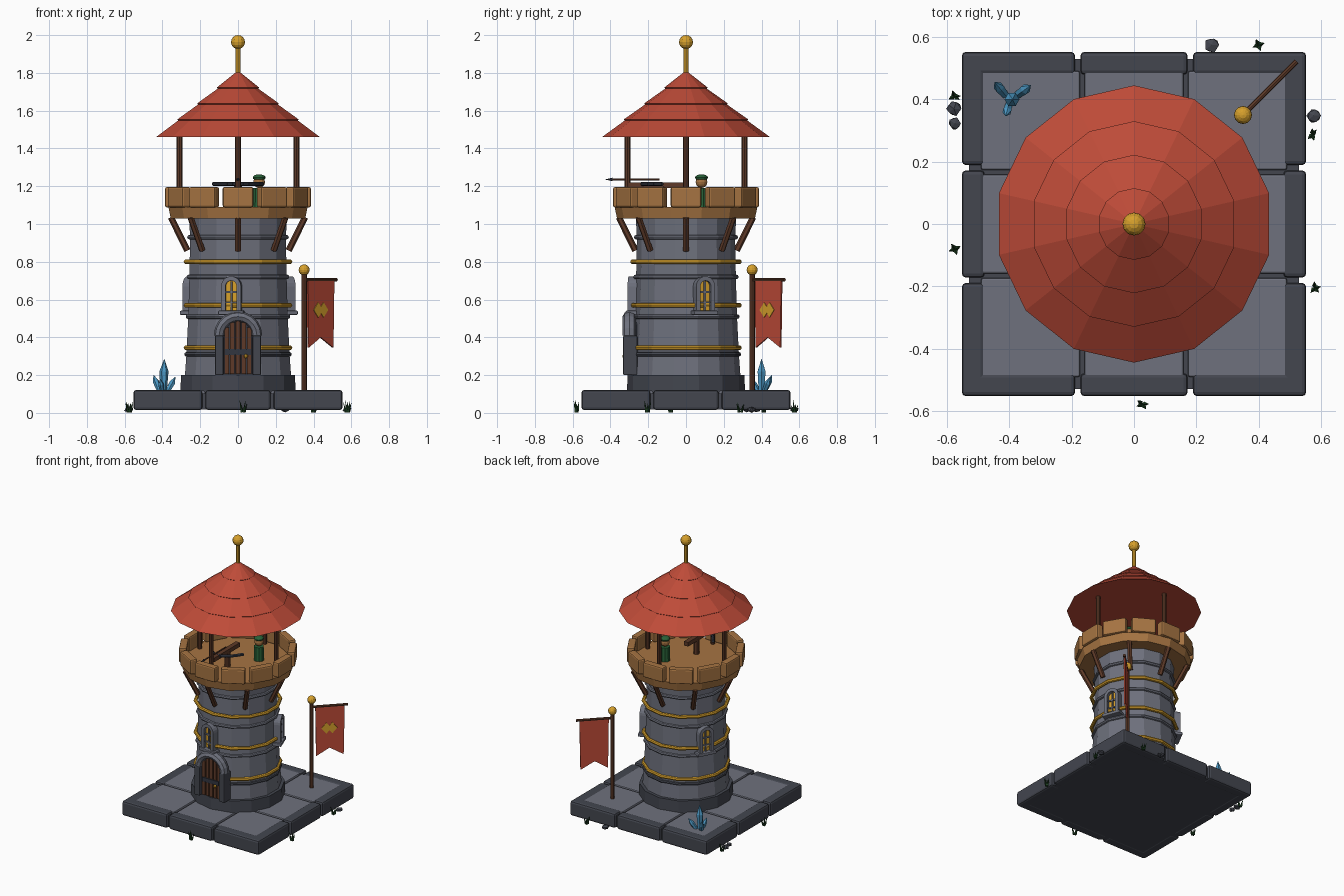
import bpy, bmesh, math, random
from mathutils import Vector, Matrix

if "Cube" in bpy.data.objects:
    bpy.data.objects.remove(bpy.data.objects["Cube"])

random.seed(4)
TAU = math.tau


def material(name, rgb):
    m = bpy.data.materials.new(name)
    lin = [((c / 255 + 0.055) / 1.055) ** 2.4 for c in rgb]
    m.diffuse_color = (*lin, 1)
    m.use_nodes = True
    m.node_tree.nodes["Principled BSDF"].inputs["Base Color"].default_value = m.diffuse_color
    return m


STONE = material("grey stone", (110, 113, 125))
DARK = material("dark stone", (67, 70, 79))
IRON = material("iron", (50, 54, 64))
TIMBER = material("light timber", (166, 116, 66))
BROWN = material("dark wood", (94, 58, 40))
RED = material("red", (190, 75, 56))
GOLD = material("gold", (214, 160, 44))
BLUE = material("crystal blue", (76, 152, 196))
GREEN = material("cloth green", (40, 98, 56))
GRASS = material("grass green", (28, 62, 32))


def finish(bm, name, mat, matrix=None):
    bmesh.ops.recalc_face_normals(bm, faces=bm.faces[:])
    if matrix:
        bm.transform(matrix)
    me = bpy.data.meshes.new(name)
    bm.to_mesh(me)
    bm.free()
    me.materials.append(mat)
    ob = bpy.data.objects.new(name, me)
    bpy.context.collection.objects.link(ob)
    return ob


def lathe(name, profile, mat, n=14, ring=False, matrix=None):
    """Turn (radius, height) points round z; ends are capped unless the profile is a ring."""
    bm = bmesh.new()
    rows = [[bm.verts.new((r * math.cos(TAU * (i / n + .25)), r * math.sin(TAU * (i / n + .25)), z))
             for i in range(n)] for r, z in profile]
    pairs = list(zip(rows, rows[1:])) + ([(rows[-1], rows[0])] if ring else [])
    for a, b in pairs:
        for i in range(n):
            j = (i + 1) % n
            bm.faces.new((a[i], a[j], b[j], b[i]))
    if not ring:
        bm.faces.new(rows[0])
        bm.faces.new(rows[-1])
    bmesh.ops.remove_doubles(bm, verts=bm.verts[:], dist=1e-5)
    return finish(bm, name, mat, matrix)


def box(name, loc, size, mat, bevel=0, matrix=None):
    bm = bmesh.new()
    bmesh.ops.create_cube(bm, size=1, matrix=Matrix.Translation(loc) @ Matrix.Diagonal((*size, 1)))
    if bevel:
        bmesh.ops.bevel(bm, geom=bm.edges[:], offset=bevel, segments=2, profile=.5, affect='EDGES')
    return finish(bm, name, mat, matrix)


def rod(name, p, q, r, mat, n=8, r2=None):
    p, q = Vector(p), Vector(q)
    d = q - p
    m = Matrix.Translation(p) @ d.to_track_quat('Z', 'Y').to_matrix().to_4x4()
    return lathe(name, [(r, 0), (r if r2 is None else r2, d.length)], mat, n, matrix=m)


def ball(name, loc, r, mat, scale=(1, 1, 1), u=12, v=8):
    bm = bmesh.new()
    bmesh.ops.create_uvsphere(bm, u_segments=u, v_segments=v, radius=r)
    return finish(bm, name, mat, Matrix.Translation(loc) @ Matrix.Diagonal((*scale, 1)))


def prism(name, pts, y0, y1, mat, matrix=None):
    """Extrude an (x, z) outline along y."""
    bm = bmesh.new()
    f = bm.faces.new([bm.verts.new((x, y0, z)) for x, z in pts])
    g = bmesh.ops.extrude_face_region(bm, geom=[f])
    bmesh.ops.translate(bm, verts=[v for v in g['geom'] if isinstance(v, bmesh.types.BMVert)], vec=(0, y1 - y0, 0))
    return finish(bm, name, mat, matrix)


def arch(w, z0, zs, n=10):
    arc = [(-w * math.cos(math.pi * i / n), zs + w * math.sin(math.pi * i / n)) for i in range(n + 1)]
    return ([(-w, z0)] if zs > z0 else []) + arc + ([(w, z0)] if zs > z0 else [])


def horseshoe(wi, wo, z0, zs):
    return arch(wo, z0, zs) + arch(wi, z0, zs)[::-1]


def torus(name, r, z, t, mat):
    lathe(name, [(r + t * math.cos(TAU * k / 8), z + t * math.sin(TAU * k / 8)) for k in range(8)], mat, ring=True)


# Square base: slab, bevelled border stones, paving tiles
box("base_slab", (0, 0, .06), (1.06, 1.06, .085), DARK)
for side in range(4):
    rot = Matrix.Rotation(side * TAU / 4, 4, 'Z')
    for x, w in ((-.371, .364), (0, .345), (.371, .364)):
        box("border_stone", (x, -.516, .068), (w, .074, .106), DARK, .014, rot)
for i in (-1, 0, 1):
    for j in (-1, 0, 1):
        box("paving_tile", (i * .332, j * .332, .09), (.318, .318, .055), STONE, .007)

# Tower shaft with stone courses and gold bands
lathe("plinth", [(.312, .11), (.31, .2)], DARK)
lathe("tower_shaft", [(.288, .2), (.28, .31), (.27, .51), (.264, .72), (.26, .93), (.266, 1.035)], STONE)
for z, r in ((.31, .28), (.51, .272), (.72, .267), (.93, .264)):
    torus("stone_course", r, z, .012, DARK if z < .4 else STONE)
for z in (.345, .57, .8):
    torus("gold_band", .282, z, .013, GOLD)

# Deck, struts and battlements
lathe("deck", [(.365, 1.03), (.378, 1.09)], TIMBER)
for k in range(8):
    c, s = math.cos(k * TAU / 8), math.sin(k * TAU / 8)
    rod("strut", (.268 * c, .268 * s, .86), (.355 * c, .355 * s, 1.035), .017, BROWN, 6)
for k in range(12):
    box("merlon", (0, -.36, 1.142), (.162, .052, .108), TIMBER, .01, Matrix.Rotation(k * TAU / 12, 4, 'Z'))

# Roof on four posts, with stepped tiers
for k in range(4):
    c, s = math.cos(k * TAU / 4), math.sin(k * TAU / 4)
    rod("roof_post", (.31 * c, .31 * s, 1.08), (.31 * c, .31 * s, 1.465), .015, BROWN)
slope = [(.445, 1.46)]
for r in (.33, .222, .115):
    z = 1.81 - .787 * r
    slope += [(r - .006, z - .002), (r, z + .003)]
lathe("roof", slope + [(.012, 1.803)], RED)
rod("finial_rod", (0, 0, 1.79), (0, 0, 1.94), .014, GOLD)
ball("finial_ball", (0, 0, 1.963), .037, GOLD)

# Door in an arched stone surround
for s in (-1, 1):
    box("door_jamb", (s * .1, -.295, .305), (.044, .075, .21), DARK, .006)
bm = bmesh.new()
rings = []
for i in range(11):
    a = math.pi * i / 10
    rings.append([bm.verts.new(((.1 + .028 * math.cos(TAU * k / 8)) * math.cos(a), -.3 + .036 * math.sin(TAU * k / 8),
                                .41 + (.1 + .028 * math.cos(TAU * k / 8)) * math.sin(a))) for k in range(8)])
for a, b in zip(rings, rings[1:]):
    for k in range(8):
        bm.faces.new((a[k], a[k - 1], b[k - 1], b[k]))
bm.faces.new(rings[0])
bm.faces.new(rings[-1])
finish(bm, "door_arch", STONE)
prism("door_back", arch(.08, .2, .41), -.26, -.3, IRON)
for i in range(-2, 3):
    top = .41 + math.sqrt(.078 ** 2 - (abs(i) * .03 + .005) ** 2)
    box("door_plank", (i * .03, -.303, (.205 + top) / 2), (.024, .02, top - .205), BROWN, .003)
box("door_strap", (0, -.314, .322), (.135, .012, .03), IRON)
ball("door_knob", (.042, -.326, .3), .011, GOLD, u=8, v=6)

# Three arched windows round the shaft
for deg in (263, 20, 152):
    rot = Matrix.Rotation(math.radians(deg + 90), 4, 'Z')
    prism("window_pane", arch(.034, .54, .67), -.24, -.282, GOLD, rot)
    prism("window_frame", horseshoe(.03, .053, .54, .67), -.24, -.305, STONE, rot)
    box("window_bar_upright", (0, -.286, .615), (.01, .012, .16), STONE, 0, rot)
    for z in (.585, .64):
        box("window_bar_cross", (0, -.286, z), (.06, .012, .009), STONE, 0, rot)
    box("window_sill", (0, -.284, .53), (.135, .06, .022), STONE, .005, rot)

# Lookout on the deck
lathe("lookout_body", [(.036, 1.085), (.033, 1.19)], GREEN, 10, matrix=Matrix.Translation((.112, .082, 0)))
ball("lookout_head", (.112, .082, 1.222), .031, TIMBER)
ball("lookout_cap", (.112, .082, 1.246), .034, GREEN, (1, 1, .5))

# Mounted crossbow
rod("crossbow_stand", (0, -.12, 1.08), (0, -.12, 1.2), .02, BROWN)
box("crossbow_stock", (0, -.15, 1.205), (.034, .3, .03), BROWN)
bow = [(-.13 + .026 * i, -.235 + .11 * ((i - 5) / 5) ** 2, 1.212) for i in range(11)]
for p, q in zip(bow, bow[1:]):
    rod("crossbow_limb", p, q, .011, IRON, 6)
rod("crossbow_bolt", (0, -.14, 1.236), (0, -.4, 1.236), .005, BROWN, 6)
rod("bolt_tip", (0, -.39, 1.236), (0, -.43, 1.236), .009, IRON, 6, 0)

# Banner set on the diagonal
diag = Matrix.Translation((.35, .35, 0)) @ Matrix.Rotation(TAU / 8, 4, 'Z')
rod("banner_pole", (.35, .35, .11), (.35, .35, .74), .014, BROWN)
ball("banner_ball", (.35, .35, .757), .029, GOLD)
rod("banner_arm", (.345, .345, .705), (.522, .522, .705), .009, BROWN)
prism("banner_cloth", [(.025, .7), (.222, .7), (.215, .345), (.12, .4), (.03, .345)], -.005, .005, RED, diag)
for x in (.098, .138):
    prism("banner_diamond", [(x - .034, .545), (x, .585), (x + .034, .545), (x, .505)], -.009, -.003, GOLD, diag)

# Crystal cluster
for p, q, r in (((-.395, .4, .1), (-.39, .4, .285), .024), ((-.41, .41, .1), (-.447, .455, .2), .017),
                ((-.38, .41, .1), (-.332, .445, .19), .017), ((-.4, .39, .1), (-.412, .347, .18), .015)):
    p, q = Vector(p), Vector(q)
    m = Matrix.Translation(p) @ (q - p).to_track_quat('Z', 'Y').to_matrix().to_4x4()
    h = (q - p).length
    lathe("crystal", [(r * .7, 0), (r, h * .65), (.001, h)], BLUE, 6, matrix=m)

# Rocks and grass round the base
for x, y, r in ((.25, .575, .027), (-.578, .37, .026), (-.575, .322, .022), (.577, .348, .025)):
    bm = bmesh.new()
    bmesh.ops.create_icosphere(bm, subdivisions=1, radius=r)
    for v in bm.verts:
        v.co *= random.uniform(.8, 1.1)
    finish(bm, "rock", DARK, Matrix.Translation((x, y, .018)) @ Matrix.Diagonal((1, 1, .65, 1)))
for x, y in ((-.577, .41), (-.575, -.08), (.573, .287), (.58, -.205), (.027, -.578), (.4, .575)):
    for k in range(4):
        a = k * TAU / 4 + random.random()
        c, s = math.cos(a), math.sin(a)
        rod("grass_blade", (x + .006 * c, y + .006 * s, .004), (x + .02 * c, y + .02 * s, random.uniform(.04, .068)),
            .008, GRASS, 4, .0005)
